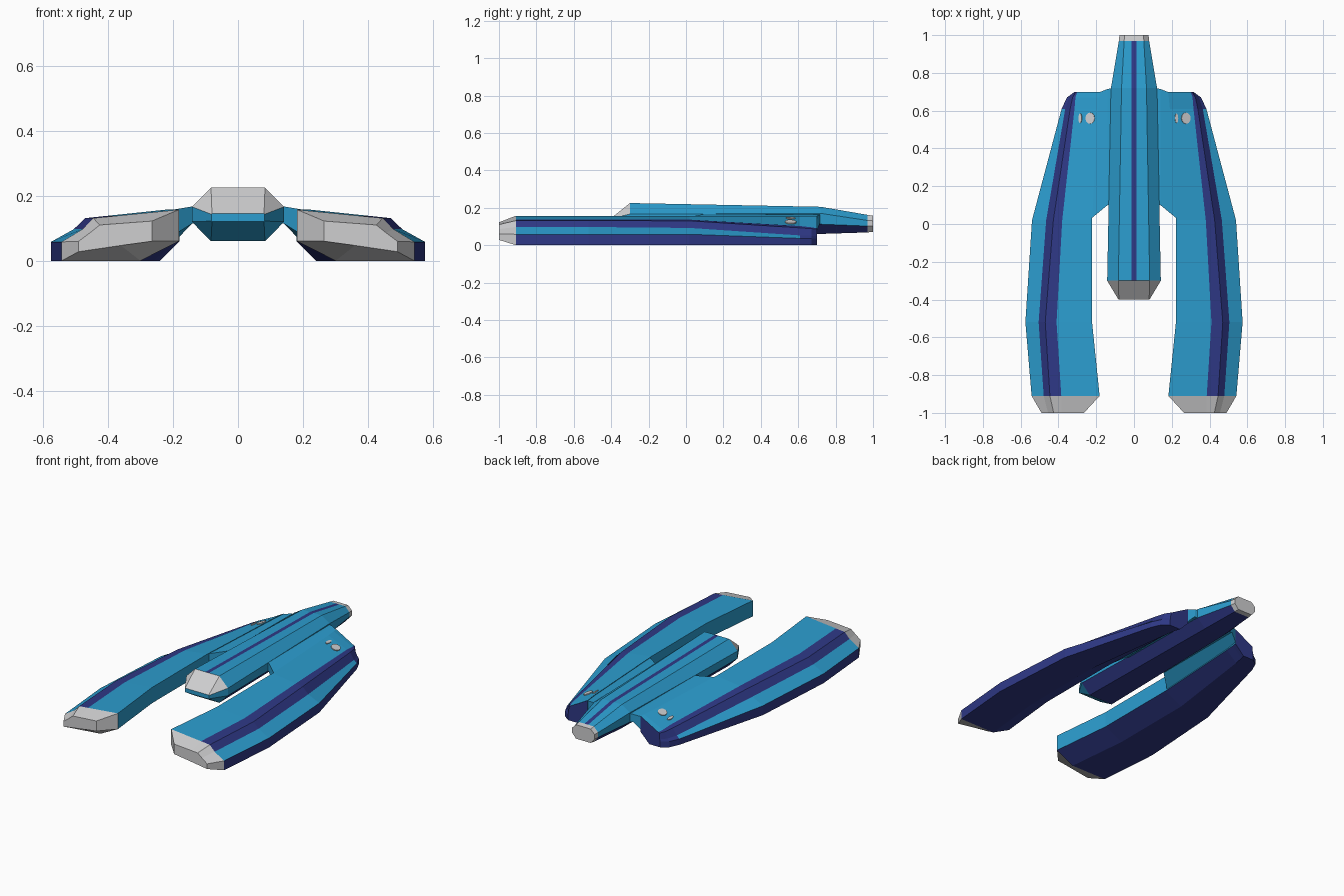
import bpy, bmesh, math

if "Cube" in bpy.data.objects:
    bpy.data.objects.remove(bpy.data.objects["Cube"])


def material(name, rgb):
    m = bpy.data.materials.new(name)
    m.diffuse_color = (*rgb, 1.0)
    m.use_nodes = True
    m.node_tree.nodes["Principled BSDF"].inputs["Base Color"].default_value = m.diffuse_color
    return m


MATS = [material("sky_blue", (0.025, 0.34, 0.63)),
        material("navy", (0.028, 0.040, 0.24)),
        material("light_grey", (0.62, 0.62, 0.63))]
BLUE, NAVY, GREY = 0, 1, 2


def finish(name, bm):
    bmesh.ops.recalc_face_normals(bm, faces=bm.faces)
    me = bpy.data.meshes.new(name)
    bm.to_mesh(me)
    bm.free()
    for m in MATS:
        me.materials.append(m)
    ob = bpy.data.objects.new(name, me)
    bpy.context.collection.objects.link(ob)
    return ob


def loft(name, rings, colour, end_colours):
    """Skin closed rings; colour(span, side) picks each face's material."""
    bm = bmesh.new()
    vs = [[bm.verts.new(p) for p in r] for r in rings]
    n = len(vs[0])
    for i in range(len(vs) - 1):
        for j in range(n):
            k = (j + 1) % n
            f = bm.faces.new((vs[i][j], vs[i][k], vs[i + 1][k], vs[i + 1][j]))
            f.material_index = colour(i, j)
    for ring, c in zip((vs[0], vs[-1]), end_colours):
        bm.faces.new(ring).material_index = c
    return finish(name, bm)


def mirror(ob):
    ob.modifiers.new("Mirror", "MIRROR").use_axis[0] = True


# Central fuselage: y, top half width, side half width, z of top/upper/lower/bottom
hull = [(-0.40, 0.080, 0.082, 0.145, 0.143, 0.122, 0.120),
        (-0.30, 0.083, 0.142, 0.225, 0.166, 0.120, 0.060),
        (0.72, 0.066, 0.122, 0.205, 0.170, 0.112, 0.060),
        (0.97, 0.052, 0.080, 0.162, 0.132, 0.102, 0.068),
        (1.00, 0.050, 0.077, 0.157, 0.130, 0.102, 0.071)]
rings = []
for y, t, s, z1, z2, z3, z4 in hull:
    half = [(0.012, z1), (t, z1), (s, z2), (s, z3), (t, z4)]
    rings.append([(x, y, z) for x, z in half]
                 + [(-x, y, z) for x, z in reversed(half)])


def hull_colour(span, side):
    if span == 0:                       # prow: grey on top, blue below
        return GREY if side in (0, 1, 7, 8, 9) else BLUE
    if span == 3:                       # tail cap
        return GREY
    if side == 9 or side in (3, 4, 5):  # top stripe and underside
        return NAVY
    return BLUE


loft("fuselage", rings, hull_colour, (BLUE, GREY))

# Side pods: y, inner x, stripe x, shoulder x/z, band x/z, outer x/z, keel x
pods = [(-0.91, 0.182, 0.385, 0.445, 0.131, 0.478, 0.097, 0.542, 0.058, 0.300),
        (-0.52, 0.222, 0.410, 0.470, 0.131, 0.505, 0.097, 0.575, 0.058, 0.340),
        (0.02, 0.222, 0.380, 0.427, 0.130, 0.465, 0.092, 0.540, 0.058, 0.340),
        (0.61, 0.190, 0.315, 0.338, 0.092, 0.364, 0.052, 0.383, 0.036, 0.260),
        (0.67, 0.184, 0.310, 0.325, 0.088, 0.343, 0.050, 0.355, 0.035, 0.250),
        (0.70, 0.180, 0.300, 0.308, 0.086, 0.311, 0.050, 0.314, 0.035, 0.240)]
# blunt front face of the pod
rings = [[(x, -1.0, z) for x, z in
          [(0.265, 0.06), (0.265, 0.122), (0.385, 0.113), (0.425, 0.110),
           (0.455, 0.086), (0.49, 0.06), (0.49, 0.028), (0.36, 0.047)]]]
for y, a, st, c, zc, m, zm, d, zd, f in pods:
    zs = 0.157 + (zc - 0.157) * (st - a) / (c - a)
    rings.append([(a, y, 0.06), (a, y, 0.157), (st, y, zs), (c, y, zc),
                  (m, y, zm), (d, y, zd), (d, y, 0), (f, y, 0)])


def pod_colour(span, side):
    if span == 0:
        return GREY
    if side in (0, 1) or (side == 4 and span < 4):
        return BLUE
    return NAVY


mirror(loft("side_pod", rings, pod_colour, (GREY, NAVY)))

# Bridge joining the fuselage to each pod
bridge = [(0.10, 0.12, 0.72, 0.110, 0.168), (0.14, 0.10, 0.715, 0.115, 0.167),
          (0.225, 0.03, 0.695, 0.062, 0.153)]
rings = [[(x, y0, z0), (x, y1, z0), (x, y1, z1 - 0.004), (x, y0, z1)]
         for x, y0, y1, z0, z1 in bridge]
# keep the outer end inside the tapering pod
rings[-1][2] = (0.19, 0.695, 0.152)
rings[-1][1] = (0.19, 0.695, 0.064)
mirror(loft("pod_bridge", rings, lambda i, j: BLUE, (BLUE, BLUE)))

# Small round plates on the pod tops
for x, rx, ry in ((0.275, 0.026, 0.03), (0.225, 0.009, 0.026),
                  (-0.232, 0.026, 0.03), (-0.285, 0.009, 0.026)):
    bm = bmesh.new()
    bmesh.ops.create_cone(bm, cap_ends=True, segments=12, radius1=1,
                          radius2=1, depth=1)
    for f in bm.faces:
        f.material_index = GREY
    ob = finish("pod_plate", bm)
    ob.scale = (rx, ry, 0.006)
    ob.location = (x, 0.56, 0.157 - 0.40 * (abs(x) - 0.193))
    ob.rotation_euler = (-0.035, math.copysign(0.375, x), 0)
